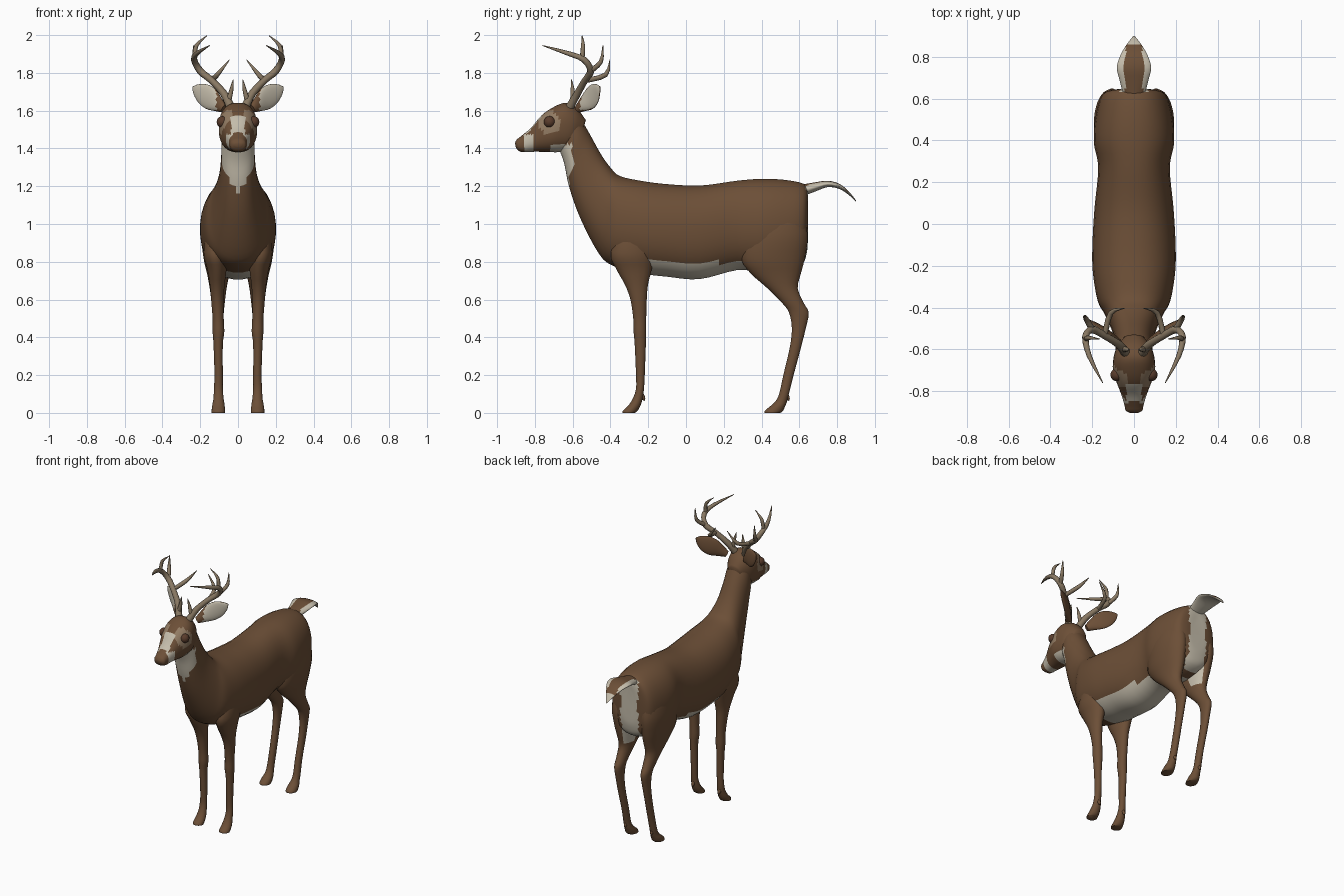
import bpy, bmesh, math
from mathutils import Vector


def material(name, r, g, b):
    m = bpy.data.materials.new(name)
    m.diffuse_color = (r, g, b, 1)
    return m


COAT = material("brown coat", 0.15, 0.078, 0.038)
CREAM = material("cream fur", 0.56, 0.51, 0.41)
TAN = material("tan fur", 0.29, 0.20, 0.125)
ANTLER = material("antler bone", 0.25, 0.19, 0.125)
EYE = material("dark eye", 0.10, 0.045, 0.025)


def spline(rows, steps):
    """Catmull-Rom through rows of numbers."""
    out = []
    for i in range(len(rows) - 1):
        p0, p1, p2 = rows[max(i - 1, 0)], rows[i], rows[i + 1]
        p3 = rows[min(i + 2, len(rows) - 1)]
        for s in range(steps):
            t = s / steps
            out.append([0.5 * (2 * b + (c - a) * t + (2 * a - 5 * b + 4 * c - d) * t * t
                               + (3 * b - a - 3 * c + d) * t ** 3)
                        for a, b, c, d in zip(p0, p1, p2, p3)])
    return out + [list(rows[-1])]


def loft(name, rings, mats, rule=None, segs=24, steps=3, power=1.0, mirror=False):
    """Skin over rings of (centre, half axis a, half axis b)."""
    rows = spline([[*c, *a, *b] for c, a, b in rings], steps)
    bm = bmesh.new()
    loops = []
    for r in rows:
        c, a, b = Vector(r[:3]), Vector(r[3:6]), Vector(r[6:])
        loop = []
        for k in range(segs):
            t = 2 * math.pi * (k + 0.5) / segs
            u, v = math.cos(t), math.sin(t)
            u = math.copysign(abs(u) ** power, u)
            v = math.copysign(abs(v) ** power, v)
            loop.append(bm.verts.new(c + a * u + b * v))
        loops.append(loop)
    for l0, l1 in zip(loops, loops[1:]):
        for k in range(segs):
            j = (k + 1) % segs
            bm.faces.new((l0[k], l0[j], l1[j], l1[k]))
    bm.faces.new(loops[0])
    bm.faces.new(loops[-1])
    bmesh.ops.recalc_face_normals(bm, faces=bm.faces)
    for f in bm.faces:
        f.smooth = True
        if rule:
            f.material_index = rule(f.calc_center_median(), f.normal)
    me = bpy.data.meshes.new(name)
    bm.to_mesh(me)
    bm.free()
    for m in mats:
        me.materials.append(m)
    me.set_sharp_from_angle(angle=math.radians(60))
    ob = bpy.data.objects.new(name, me)
    bpy.context.collection.objects.link(ob)
    if mirror:
        ob.modifiers.new("mirror", 'MIRROR')
    return ob


def profile(rows):
    """Rings from (top y, top z, bottom y, bottom z, half width)."""
    return [((0, (ty + by) / 2, (tz + bz) / 2), (w, 0, 0), (0, (ty - by) / 2, (tz - bz) / 2))
            for ty, tz, by, bz, w in rows]


def leg(rows):
    """Rings from (z, y0, y1, x0, x1)."""
    return [(((x0 + x1) / 2, (y0 + y1) / 2, z), ((x1 - x0) / 2, 0, 0), (0, (y1 - y0) / 2, 0))
            for z, y0, y1, x0, x1 in rows]


def tube(name, pts, mats, segs=8):
    """Tapered tube through (x, y, z, radius), mirrored."""
    rings = []
    for i, p in enumerate(pts):
        d = Vector(pts[min(i + 1, len(pts) - 1)][:3]) - Vector(pts[max(i - 1, 0)][:3])
        a = d.cross(Vector((0.5, 0.3, -0.8))).normalized()
        b = d.normalized().cross(a)
        rings.append((p[:3], a * p[3], b * p[3]))
    return loft(name, rings, mats, segs=segs, mirror=True)


# Torso and neck, with belly, rump and throat patches
def torso_rule(c, n):
    belly = n.z < -0.55 and -0.25 < c.y < 0.5 and c.z < 0.8
    rump = c.y > 0.56 and abs(c.x) < 0.07 and (n.y > 0.4 or n.z < -0.3) and c.z < 1.19
    throat = n.y < -0.2 and 1.17 < c.z < 1.42 and c.y < -0.56 and abs(c.x) < (c.z - 1.16) * 0.6
    return 1 if belly or rump or throat else 0


loft("torso_and_neck", profile([
    (.645, 1.12, .645, .92, .03), (.645, 1.18, .64, .85, .10), (.62, 1.215, .61, .78, .155),
    (.52, 1.235, .5, .74, .185), (.40, 1.24, .38, .745, .193), (.27, 1.23, .27, .755, .172),
    (.08, 1.205, .07, .707, .19), (-.1, 1.212, -.1, .72, .2), (-.24, 1.23, -.22, .735, .198),
    (-.35, 1.255, -.38, .775, .175), (-.40, 1.30, -.46, .84, .14), (-.45, 1.37, -.56, 1.03, .105),
    (-.50, 1.46, -.62, 1.2, .09), (-.54, 1.53, -.645, 1.32, .088), (-.58, 1.6, -.67, 1.39, .08)]),
    [COAT, CREAM], torso_rule, segs=32, steps=4, power=0.9)


# Head with eye rings, blaze and muzzle band
def head_rule(c, n):
    if abs(c.x) < 0.036 and -0.85 < c.y < -0.765 and n.z > 0.3:
        return 1
    if -0.855 < c.y < -0.805 and c.z < 1.475:
        return 1
    if c.y > -0.72 and n.z < -0.5:
        return 1
    if abs(c.x) > 0.035 and (c.y + .725) ** 2 + (c.z - 1.54) ** 2 < 0.06 ** 2:
        return 2
    return 0


loft("head", profile([
    (-.53, 1.55, -.57, 1.42, .05), (-.575, 1.61, -.62, 1.39, .085), (-.635, 1.642, -.675, 1.38, .1),
    (-.70, 1.62, -.72, 1.38, .1), (-.765, 1.575, -.77, 1.382, .08), (-.82, 1.51, -.82, 1.382, .06),
    (-.87, 1.468, -.865, 1.38, .046), (-.895, 1.448, -.89, 1.39, .04), (-.905, 1.43, -.903, 1.41, .02)]),
    [COAT, CREAM, TAN], head_rule, segs=32, steps=4, power=0.85)

# Eyes
for side, word in ((1, "right"), (-1, "left")):
    bpy.ops.mesh.primitive_uv_sphere_add(segments=16, ring_count=10, radius=0.031,
                                         location=(side * 0.082, -0.722, 1.54))
    eye = bpy.context.object
    eye.name = word + "_eye"
    eye.data.materials.append(EYE)
    bpy.ops.object.shade_smooth()

# Ears: flat leaves facing forward and outward
base, tip = Vector((.075, -.57, 1.61)), Vector((.24, -.455, 1.725))
facing = Vector((.56, -.83, 0)).normalized()
across = (tip - base).cross(facing).normalized()
loft("ears", [(base.lerp(tip, t) - facing * d, across * w, facing * th) for t, w, th, d in
              [(0, .022, .02, 0), (.2, .04, .02, .004), (.45, .06, .016, .01),
               (.7, .056, .012, .008), (.9, .03, .008, .002), (1, .004, .003, 0)]],
     [COAT, CREAM], lambda c, n: 1 if n.dot(facing) > 0.72 and c.x > 0.115 else 0,
     mirror=True)

# Antlers: main beam and tines
tube("antler_beams", [(.04, -.615, 1.62, .024), (.075, -.575, 1.69, .02), (.14, -.535, 1.76, .018),
                      (.20, -.505, 1.81, .019), (.232, -.54, 1.87, .017),
                      (.215, -.63, 1.905, .012), (.15, -.76, 1.945, .002)], [ANTLER])
tube("antler_top_tines", [(.23, -.55, 1.875, .014), (.22, -.545, 1.945, .011),
                          (.165, -.55, 1.997, .002)], [ANTLER])
tube("antler_rear_tines", [(.20, -.505, 1.81, .015), (.232, -.45, 1.86, .012),
                           (.235, -.44, 1.945, .002)], [ANTLER])
tube("antler_inner_tines", [(.14, -.53, 1.76, .014), (.11, -.425, 1.79, .013),
                            (.045, -.403, 1.87, .002)], [ANTLER])
tube("antler_brow_tines", [(.05, -.60, 1.65, .015), (.035, -.60, 1.71, .011),
                           (.025, -.607, 1.765, .002)], [ANTLER])

# Legs, tapering into small hooves
loft("front_legs", leg([
    (1.02, -.33, -.18, .09, .165), (.85, -.40, -.17, .06, .183), (.76, -.37, -.18, .06, .163),
    (.68, -.325, -.2, .07, .15), (.6, -.295, -.207, .075, .143), (.5, -.28, -.21, .075, .135),
    (.43, -.278, -.21, .072, .135), (.36, -.272, -.212, .08, .13), (.2, -.265, -.218, .08, .125),
    (.13, -.265, -.222, .08, .128), (.08, -.28, -.228, .076, .13), (.04, -.305, -.24, .07, .137),
    (.012, -.335, -.255, .068, .14), (0, -.337, -.27, .068, .14)]),
    [COAT], segs=16, mirror=True)
loft("hind_legs", leg([
    (1.12, .36, .60, .07, .16), (.95, .31, .645, .035, .193), (.82, .29, .63, .035, .183),
    (.74, .34, .61, .045, .165), (.66, .43, .592, .06, .15), (.58, .51, .625, .07, .14),
    (.53, .545, .65, .075, .135), (.45, .56, .635, .08, .13), (.35, .55, .61, .082, .128),
    (.2, .515, .57, .08, .125), (.1, .493, .545, .08, .128), (.06, .472, .535, .076, .13),
    (.035, .445, .525, .07, .137), (.012, .418, .515, .068, .14), (0, .416, .50, .068, .14)]),
    [COAT, CREAM],
    lambda c, n: 1 if c.z > 0.69 and c.y > 0.5 and c.x < 0.085 and n.x < -0.3 else 0,
    segs=24, mirror=True)

# Dewclaws behind the hooves
for name, y in (("front_dewclaws", -.235), ("hind_dewclaws", .53)):
    tube(name, [(.104, y - .01, .11, .014), (.104, y + .008, .08, .012), (.104, y + .016, .065, .003)],
         [COAT], segs=6)

# Tail: brown stripe above, cream below and at the edges
loft("tail", [((0, y, z), (w, 0, 0), (0, 0, t)) for y, z, w, t in
              [(.58, 1.175, .04, .03), (.63, 1.182, .055, .03), (.69, 1.198, .07, .024),
               (.75, 1.212, .083, .017), (.81, 1.2, .065, .014), (.86, 1.165, .035, .01),
               (.9, 1.122, .004, .003)]],
     [COAT, CREAM],
     lambda c, n: 0 if n.z > 0.2 and abs(c.x) < 0.042 and c.y < 0.86 else 1)
